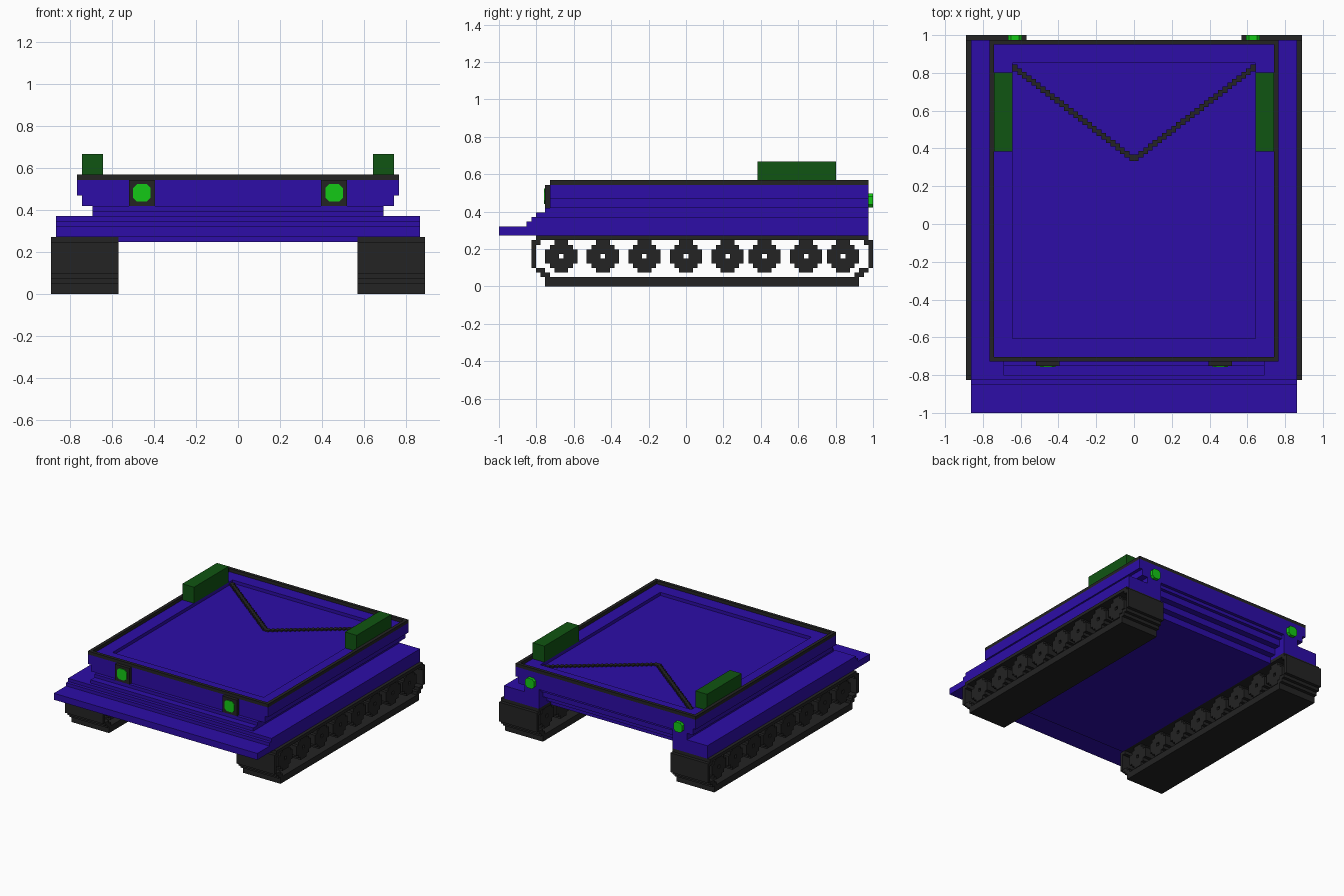
import bpy, bmesh
from mathutils import Matrix, Vector

cube = bpy.data.objects.get("Cube")
if cube:
    bpy.data.objects.remove(cube, do_unlink=True)

U = 2 / 81          # one building block
MID = 40.5          # block count from the nose to the middle


def material(name, rgb):
    m = bpy.data.materials.new(name)
    m.use_nodes = True
    colour = (*rgb, 1)
    m.diffuse_color = colour
    m.node_tree.nodes["Principled BSDF"].inputs["Base Color"].default_value = colour
    return m


PURPLE = material("purple", (0.026, 0.004, 0.39))
BLACK = material("charcoal", (0.017, 0.017, 0.017))
DARK_GREEN = material("dark green", (0.005, 0.09, 0.006))
LIME = material("bright green", (0.007, 0.58, 0.008))


def finish(name, bm, mat):
    mesh = bpy.data.meshes.new(name)
    bm.to_mesh(mesh)
    bm.free()
    mesh.materials.append(mat)
    ob = bpy.data.objects.new(name, mesh)
    bpy.context.collection.objects.link(ob)
    return ob


def blocks(name, mat, boxes):
    """Boxes as (x0, x1, y0, y1, z0, z1) in blocks, y counted from the nose."""
    bm = bmesh.new()
    for x0, x1, y0, y1, z0, z1 in boxes:
        centre = Vector(((x0 + x1) / 2, (y0 + y1) / 2 - MID, (z0 + z1) / 2)) * U
        size = Vector((x1 - x0, y1 - y0, z1 - z0)) * U
        bmesh.ops.create_cube(bm, size=1, matrix=Matrix.Translation(centre) @ Matrix.Diagonal((*size, 1)))
    return finish(name, bm, mat)


def both(boxes):
    """The boxes and their mirror images across x."""
    return boxes + [(-b[1], -b[0], *b[2:]) for b in boxes]


def frame(x, y0, y1, ix, iy0, iy1, z0, z1):
    """A rectangular ring from outer and inner outlines."""
    return [(-x, x, y0, iy0, z0, z1), (-x, x, iy1, y1, z0, z1)] + both([(ix, x, iy0, iy1, z0, z1)])


# Lower hull: stepped nose, fenders and a stepped tail between the tracks
blocks("nose_plate", PURPLE, [(-35, 35, 0, 8, 11, 13), (-35, 35, 6, 8, 13, 14), (-35, 35, 7, 8, 14, 15)])
blocks("fenders", PURPLE, both([(23, 35, 8, 80, 11, 15)]))
blocks("hull", PURPLE, [(-23, 23, 8, 74, 10, 12), (-23, 23, 8, 76, 12, 14), (-23, 23, 8, 78, 14, 15)])
blocks("neck", PURPLE, [(-23, 23, 8, 78, 15, 16), (-23, 23, 10, 79, 16, 17)]
       + both([(23, 28, 8, 80, 15, 16), (23, 28, 10, 80, 16, 17)]))

# Upper body with a sunken deck
blocks("upper_body", PURPLE, [(-30, 30, 11, 80, 17, 19), (-31, 31, 11, 80, 19, 21)])
blocks("deck_ledge", PURPLE, frame(31, 11, 80, 26, 16, 75, 21, 22))
blocks("deck_trim", BLACK, frame(31, 11, 80, 30, 12, 79, 22, 23))

# Stair-stepped V on the deck
blocks("deck_chevron", BLACK, both([(i, i + 1, 54 + i * 0.77, 55.4 + i * 0.77, 21, 21.4) for i in range(26)]))

# Side bars on the deck
blocks("deck_bars", DARK_GREEN, both([(26, 30, 56, 73, 22, 27)]))


# Lamps
def lamp(name, x, z, front, back, r):
    c = r * 0.55
    bm = bmesh.new()
    outline = [(c, r), (r, c), (r, -c), (c, -r), (-c, -r), (-r, -c), (-r, c), (-c, r)]
    face = bm.faces.new([bm.verts.new(((x + a) * U, (front - MID) * U, (z + b) * U)) for a, b in outline])
    out = bmesh.ops.extrude_face_region(bm, geom=[face])
    moved = [g for g in out["geom"] if isinstance(g, bmesh.types.BMVert)]
    bmesh.ops.translate(bm, verts=moved, vec=(0, (back - front) * U, 0))
    bmesh.ops.recalc_face_normals(bm, faces=bm.faces)
    finish(name, bm, LIME)


blocks("front_lamp_housings", BLACK, both([(16, 21, 10, 11, 17, 22)]))
for side, s in (("left", 1), ("right", -1)):
    lamp("front_lamp_" + side, s * 18.5, 19.5, 9.8, 10.2, 1.7)
    lamp("rear_lamp_" + side, s * 25.5, 18.6, 79.8, 81, 1.5)

# Tracks: hollow loops with stepped corners
loop = [(10, 78, 0, 2), (8, 80, 10, 11),
        (9, 11, 2, 3), (77, 79, 2, 3),
        (8, 10, 3, 4), (78, 80, 3, 4),
        (7, 8, 4, 10), (80, 81, 4, 10),
        (8, 9, 9, 10), (79, 80, 9, 10)]
blocks("tracks", BLACK, both([(23, 36, *b) for b in loop]))

# Road wheels: stepped discs with a square axle hole
wheel_rows = [1.5, 2.5, 3.5, 3.5, 3.5, 2.5, 1.5]
for n, y in enumerate([13.5, 22.5, 31.5, 40.5, 49.5, 57.5, 66.5, 74.5], 1):
    boxes = []
    for row, w in enumerate(wheel_rows):
        z = 3 + row
        if row == 3:
            boxes += [(24, 35.2, y - w, y - 0.5, z, z + 1), (24, 35.2, y + 0.5, y + w, z, z + 1)]
        else:
            boxes.append((24, 35.2, y - w, y + w, z, z + 1))
    blocks(f"road_wheels_{n}", BLACK, both(boxes))
